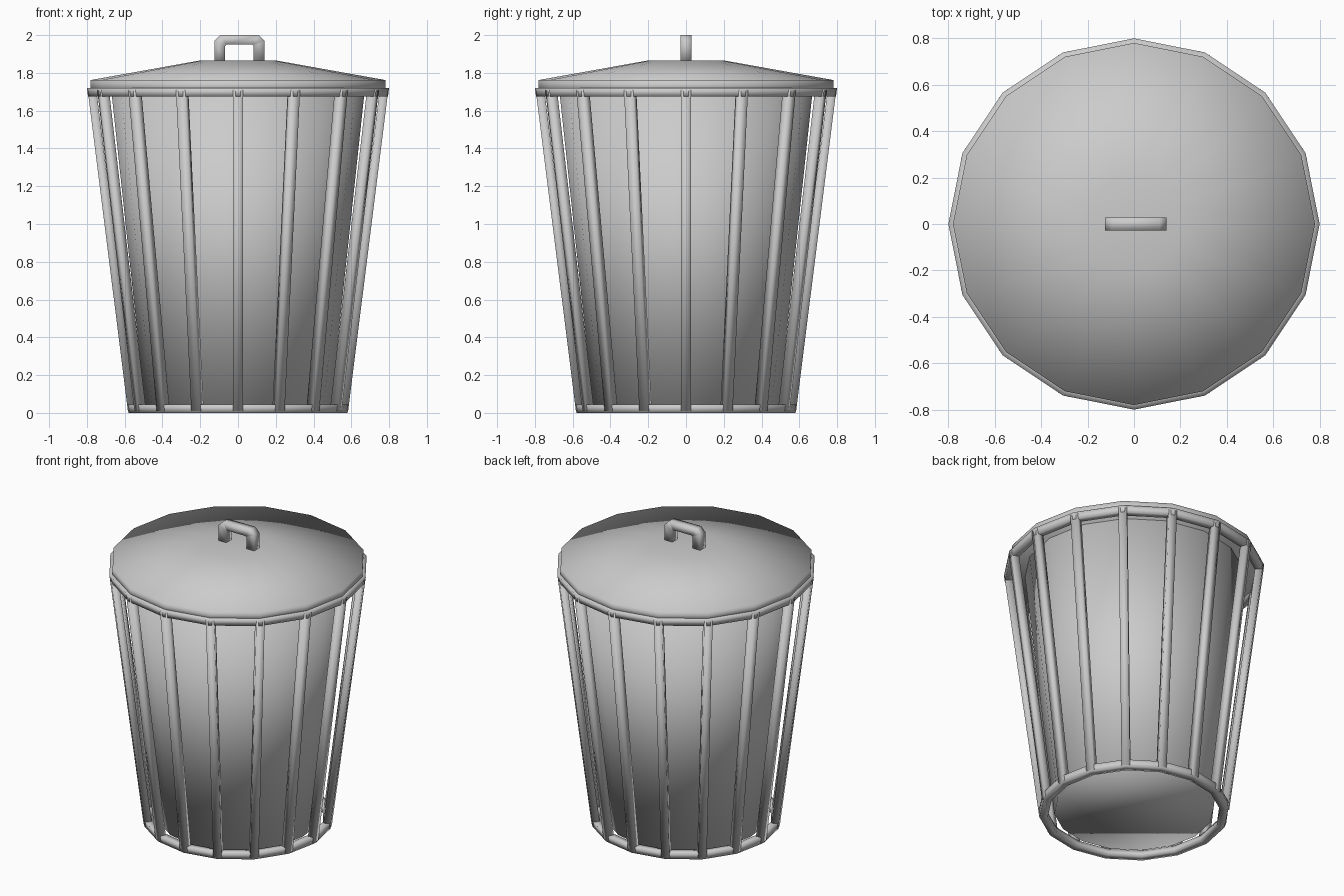
import bpy, bmesh
from math import cos, sin, pi
from mathutils import Vector

if "Cube" in bpy.data.objects:
    bpy.data.objects.remove(bpy.data.objects["Cube"])

SIDES = 16


def finish(name, bm):
    bmesh.ops.recalc_face_normals(bm, faces=bm.faces)
    for f in bm.faces:
        f.smooth = True
    mesh = bpy.data.meshes.new(name)
    bm.to_mesh(mesh)
    bm.free()
    ob = bpy.data.objects.new(name, mesh)
    bpy.context.collection.objects.link(ob)
    return ob


def lathe(name, profile, closed=False):
    """Spin an (r, z) profile; a closed profile gives a ring, an open one is capped."""
    bm = bmesh.new()
    loops = [[bm.verts.new((r * cos(2 * pi * i / SIDES), r * sin(2 * pi * i / SIDES), z))
              for i in range(SIDES)] for r, z in profile]
    pairs = list(zip(loops, loops[1:]))
    if closed:
        pairs.append((loops[-1], loops[0]))
    else:
        bm.faces.new(loops[0])
        bm.faces.new(loops[-1])
    for a, b in pairs:
        for i in range(SIDES):
            j = (i + 1) % SIDES
            bm.faces.new((a[i], a[j], b[j], b[i]))
    return finish(name, bm)


# Solid inner bin
lathe("inner_bin", [(0.49, 0.02), (0.67, 1.70)])

# Domed lid with a short upright rim
lathe("lid", [(0.78, 1.70), (0.78, 1.762), (0.2, 1.866)])

# Cage rings
lathe("top_ring", [(0.75, 1.675), (0.794, 1.675), (0.80, 1.72), (0.75, 1.72)], closed=True)
lathe("bottom_ring", [(0.53, 0.0), (0.58, 0.0), (0.586, 0.045), (0.536, 0.045)], closed=True)

# Slanted cage bars, one on every corner of the rings
bm = bmesh.new()
for i in range(SIDES):
    a = 2 * pi * i / SIDES
    out, side = Vector((cos(a), sin(a), 0)), Vector((-sin(a), cos(a), 0))
    ends = []
    for r, z in ((0.56, 0.01), (0.773, 1.71)):
        mid = out * r + Vector((0, 0, z))
        ends.append([bm.verts.new(mid + out * u * 0.023 + side * v * 0.026)
                     for u, v in ((-1, -1), (1, -1), (1, 1), (-1, 1))])
    lo, hi = ends
    for k in range(4):
        n = (k + 1) % 4
        bm.faces.new((lo[k], lo[n], hi[n], hi[k]))
    bm.faces.new(lo)
    bm.faces.new(hi)
finish("cage_bars", bm)

# Lid handle: chamfered arch with a square section
outer = [(-0.125, 1.855), (-0.125, 1.97), (-0.095, 2.0), (0.11, 2.0), (0.14, 1.97), (0.14, 1.855)]
inner = [(-0.068, 1.855), (-0.068, 1.942), (-0.06, 1.95), (0.075, 1.95), (0.083, 1.942), (0.083, 1.855)]
bm = bmesh.new()
sections = [[bm.verts.new((x, y, z)) for (x, z), y in ((o, -0.028), (o, 0.028), (n, 0.028), (n, -0.028))]
            for o, n in zip(outer, inner)]
for a, b in zip(sections, sections[1:]):
    for k in range(4):
        n = (k + 1) % 4
        bm.faces.new((a[k], a[n], b[n], b[k]))
bm.faces.new(sections[0])
bm.faces.new(sections[-1])
finish("lid_handle", bm)
